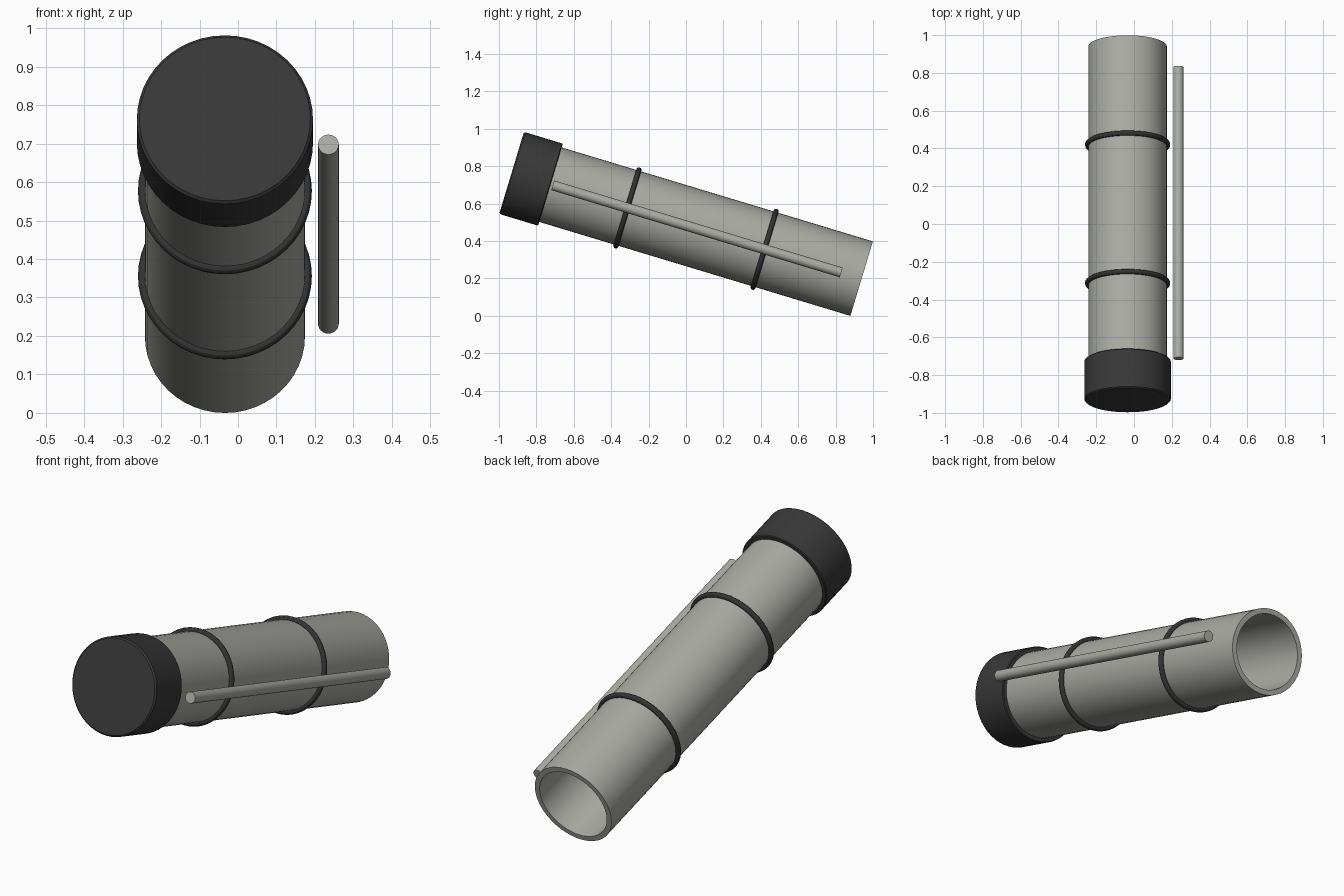
import bpy
import bmesh
import math
from mathutils import Matrix, Vector

cube = bpy.data.objects.get("Cube")
if cube:
    bpy.data.objects.remove(cube, do_unlink=True)


def material(name, colour):
    mat = bpy.data.materials.new(name)
    mat.use_nodes = True
    mat.diffuse_color = (*colour, 1)
    mat.node_tree.nodes["Principled BSDF"].inputs["Base Color"].default_value = (*colour, 1)
    return mat


metal = material("warm grey metal", (0.40, 0.41, 0.37))
rubber = material("black rubber", (0.04, 0.04, 0.04))
band = material("dark band", (0.032, 0.034, 0.032))

# Tilted frame: origin at the open rear end, local z runs up to the cap
frame = Matrix.Translation((-0.034, 0.939, 0.199)) @ Matrix.Rotation(math.radians(73.2), 4, "X")


def lathe(name, profile, mat, steps=48, closed=False, offset=0.0):
    """Spin (radius, height) points around the tilted axis."""
    bm = bmesh.new()
    verts = [bm.verts.new((r, 0, z)) for r, z in profile]
    edges = [bm.edges.new(pair) for pair in zip(verts, verts[1:])]
    if closed:
        edges.append(bm.edges.new((verts[-1], verts[0])))
    bmesh.ops.spin(bm, geom=verts + edges, axis=(0, 0, 1), cent=(0, 0, 0),
                   angle=math.tau, steps=steps)
    bmesh.ops.remove_doubles(bm, verts=bm.verts, dist=0.0002)
    bmesh.ops.recalc_face_normals(bm, faces=bm.faces)
    mesh = bpy.data.meshes.new(name)
    bm.to_mesh(mesh)
    bm.free()
    mesh.materials.append(mat)
    obj = bpy.data.objects.new(name, mesh)
    bpy.context.collection.objects.link(obj)
    obj.matrix_world = frame @ Matrix.Translation((offset, 0, 0))
    bpy.ops.object.select_all(action="DESELECT")
    obj.select_set(True)
    bpy.context.view_layer.objects.active = obj
    bpy.ops.object.shade_smooth_by_angle(angle=math.radians(30))
    return obj


# Hollow main tube
lathe("main_tube", [(0.182, 0), (0.208, 0), (0.208, 1.94), (0.182, 1.94)], metal, closed=True)

# Cup-shaped end cap with softened edges
lathe("end_cap", [(0, 1.93), (0.2, 1.93), (0.2, 1.738), (0.225, 1.738), (0.229, 1.742),
                  (0.229, 1.948), (0.222, 1.955), (0, 1.955)], rubber)

# Round clamp bands
for name, height in (("rear_band", 0.542), ("front_band", 1.308)):
    circle = [(0.2125 + 0.0135 * math.cos(a), height + 0.0135 * math.sin(a))
              for a in (math.tau * i / 12 for i in range(12))]
    lathe(name, circle, band, closed=True)

# Slim rod running alongside the tube
lathe("side_rod", [(0, 0.114), (0.027, 0.114), (0.027, 1.725), (0, 1.725)], metal,
      steps=24, offset=0.269)
